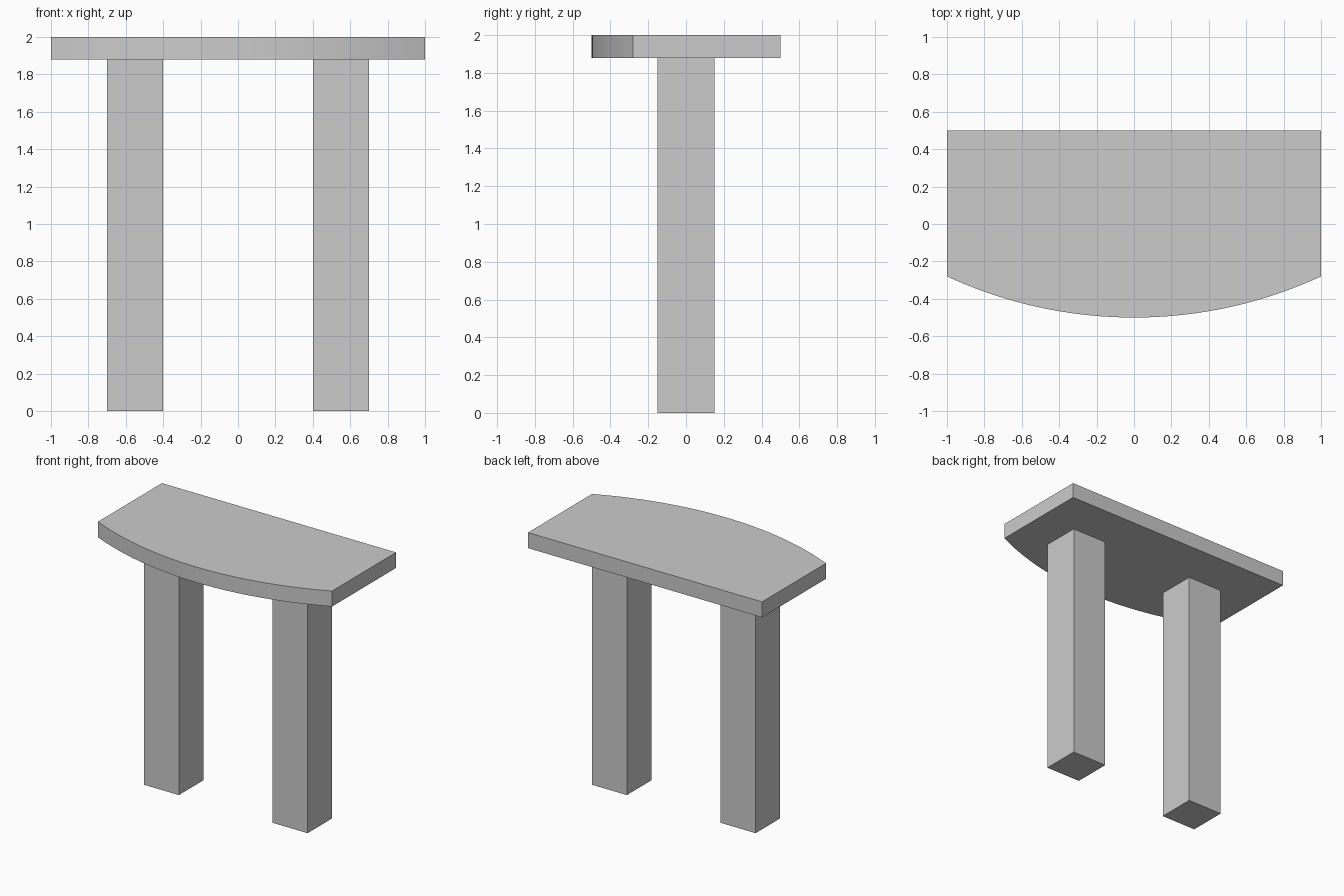
import bpy, bmesh, math

if "Cube" in bpy.data.objects:
    bpy.data.objects.remove(bpy.data.objects["Cube"])

LEG_H, TOP_Z = 1.88, 2.0
SIDE_Y, FRONT_Y, BACK_Y = -0.28, -0.5, 0.5
SEGMENTS = 48


def prism(name, outline, z0, z1):
    """Extrude a counter-clockwise xy outline from z0 to z1."""
    bm = bmesh.new()
    face = bm.faces.new([bm.verts.new((x, y, z0)) for x, y in outline])
    new = bmesh.ops.extrude_face_region(bm, geom=[face], use_keep_orig=True)["geom"]
    bmesh.ops.translate(bm, vec=(0, 0, z1 - z0),
                        verts=[v for v in new if isinstance(v, bmesh.types.BMVert)])
    bmesh.ops.recalc_face_normals(bm, faces=bm.faces)
    mesh = bpy.data.meshes.new(name)
    bm.to_mesh(mesh)
    bm.free()
    obj = bpy.data.objects.new(name, mesh)
    bpy.context.collection.objects.link(obj)
    return obj


# Table top: straight back and sides, circular bow along the front
sag = SIDE_Y - FRONT_Y
radius = (1 + sag * sag) / (2 * sag)
half = math.asin(1 / radius)
angles = [-half + 2 * half * i / SEGMENTS for i in range(SEGMENTS + 1)]
bow = [(radius * math.sin(a), FRONT_Y + radius * (1 - math.cos(a))) for a in angles]
top = prism("table_top", bow + [(1, BACK_Y), (-1, BACK_Y)], LEG_H, TOP_Z)
bpy.context.view_layer.objects.active = top
top.select_set(True)
bpy.ops.object.shade_smooth_by_angle(angle=math.radians(30))

# Two square legs
for name, cx in (("left_leg", -0.55), ("right_leg", 0.55)):
    s = 0.15
    prism(name, [(cx - s, -s), (cx + s, -s), (cx + s, s), (cx - s, s)], 0, LEG_H)
